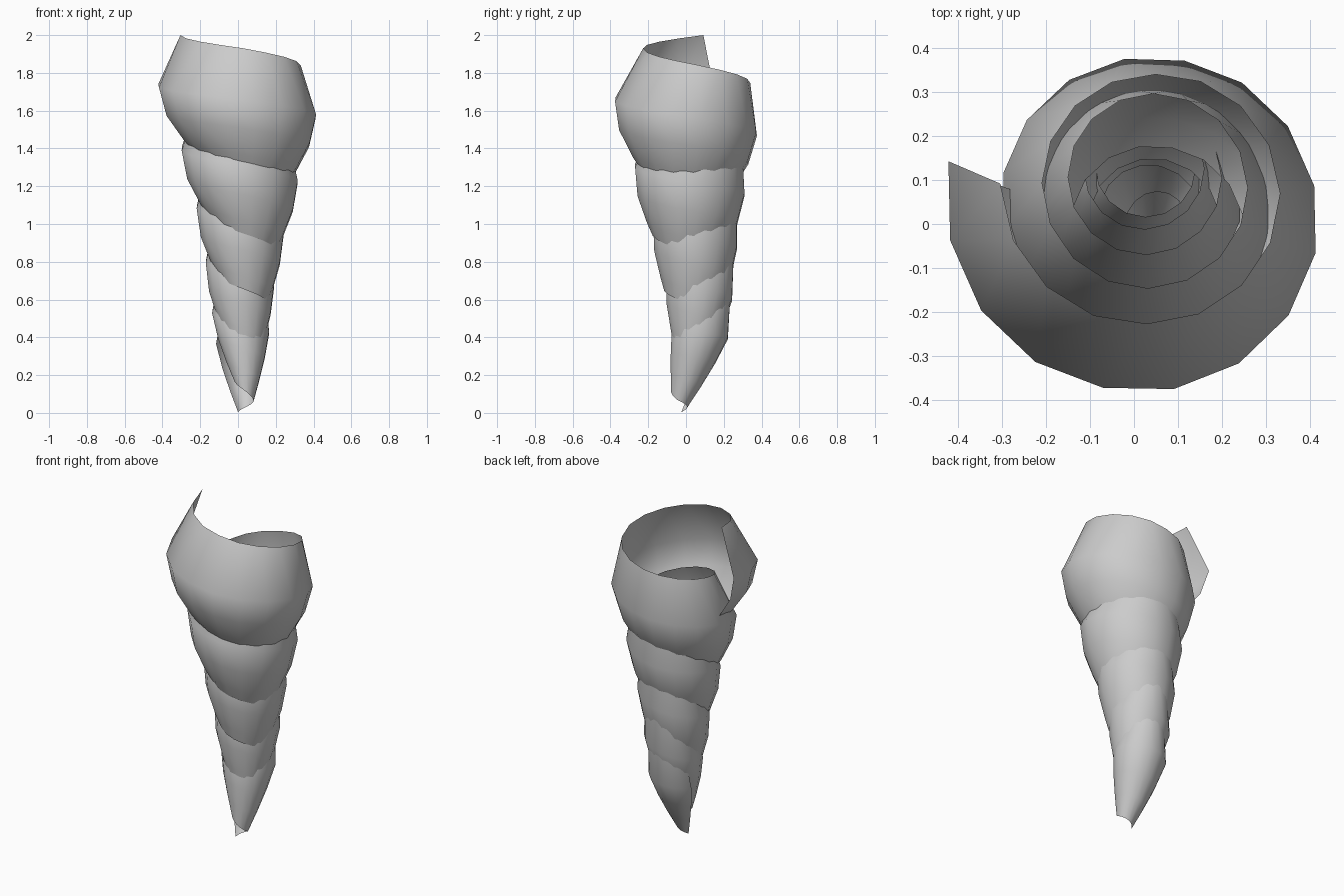
import bpy, bmesh, math

if "Cube" in bpy.data.objects:
    bpy.data.objects.remove(bpy.data.objects["Cube"])

STEPS = 16      # segments per turn
TURNS = 5

# keys: turns back from the mouth -> radius, height, axis x, axis y of the widest row
KEYS = [
    (0.0, .466, 1.74, .03, .03), (0.25, .415, 1.67, .03, .03),
    (0.5, .395, 1.58, .03, .03), (0.75, .352, 1.485, .03, .03),
    (1.0, .337, 1.41, .03, .035), (1.5, .295, 1.23, .03, .04),
    (2.0, .25, 1.10, .025, .05), (2.5, .222, .95, .025, .06),
    (3.0, .195, .81, .02, .07), (3.5, .175, .68, .02, .08),
    (4.0, .16, .54, .02, .08), (4.5, .148, .43, .02, .08),
    (5.0, .14, .365, .02, .08),
]

# cross-section rows: radius factor, height offset, axis shift x, y, phase in degrees
MOUTH = [(.74, .26, .01, .05, 12), (1, 0, 0, 0, 0), (.91, -.15, 0, -.015, 0),
         (.70, -.29, .005, -.03, 0), (.55, -.36, .01, -.045, 0)]
TIP = [(.74, .26, .01, .05, 12), (1, 0, 0, 0, 0), (.80, -.13, .006, -.04, 0),
       (.55, -.25, .013, -.078, 0), (.29, -.362, .02, -.115, 0)]


def lerp(a, b, f):
    return [p + (q - p) * f for p, q in zip(a, b)]


def key_at(u):
    for a, b in zip(KEYS, KEYS[1:]):
        if u <= b[0]:
            return lerp(a, b, (u - a[0]) / (b[0] - a[0]))[1:]
    return KEYS[-1][1:]


# spiral shell: sweep the cross-section from the mouth down to the tip
bm = bmesh.new()
rings = []
for i in range(STEPS * TURNS + 1):
    u = i / STEPS
    radius, height, cx, cy = key_at(u)
    blend = min(1, max(0, u - 3.3))
    ring = []
    for m, t in zip(MOUTH, TIP):
        k, dz, dx, dy, phase = lerp(m, t, blend)
        a = math.radians(166 + phase) + 2 * math.pi * u
        ring.append(bm.verts.new((cx + dx + k * radius * math.cos(a),
                                  cy + dy + k * radius * math.sin(a),
                                  height + dz)))
    rings.append(ring)
for r0, r1 in zip(rings, rings[1:]):
    for j in range(len(MOUTH) - 1):
        f = bm.faces.new((r0[j], r0[j + 1], r1[j + 1], r1[j]))
        f.smooth = True

mesh = bpy.data.meshes.new("spiral_shell")
bm.to_mesh(mesh)
bm.free()
shell = bpy.data.objects.new("spiral_shell", mesh)
bpy.context.collection.objects.link(shell)
